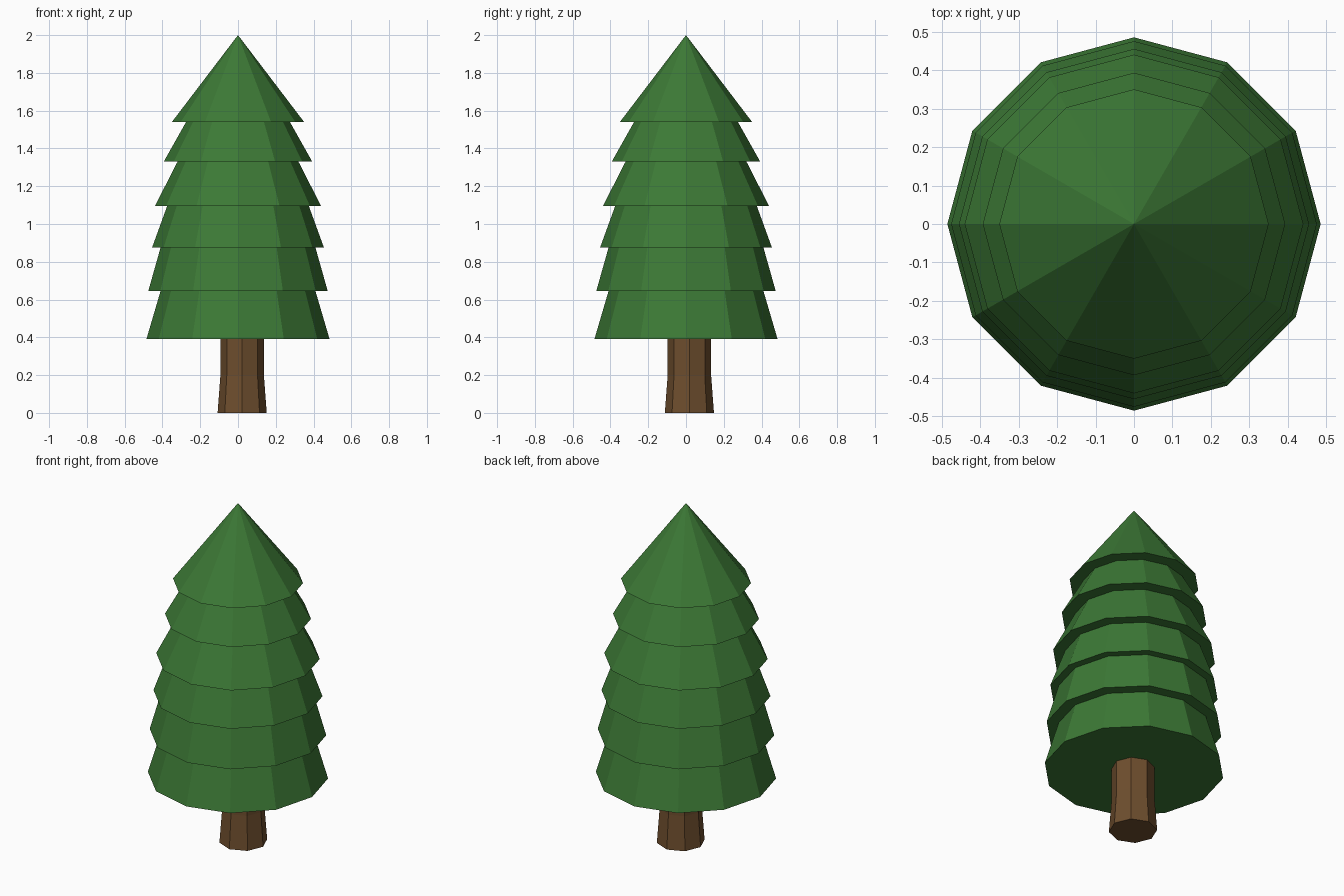
import bpy
import bmesh
from math import cos, sin, tau

cube = bpy.data.objects.get("Cube")
if cube:
    bpy.data.objects.remove(cube, do_unlink=True)


def material(name, rgb):
    mat = bpy.data.materials.new(name)
    mat.use_nodes = True
    color = (*rgb, 1.0)
    mat.diffuse_color = color
    bsdf = mat.node_tree.nodes["Principled BSDF"]
    bsdf.inputs["Base Color"].default_value = color
    bsdf.inputs["Roughness"].default_value = 0.9
    return mat


def lathe(name, profile, sides, mat, center=(0, 0)):
    """Closed flat-shaded solid from (radius, height) rings; radius 0 makes a tip."""
    bm = bmesh.new()
    rings = []
    for radius, z in profile:
        count = sides if radius else 1
        rings.append([bm.verts.new((radius * cos(tau * i / sides),
                                    radius * sin(tau * i / sides), z))
                      for i in range(count)])
    for low, high in zip(rings, rings[1:]):
        for i in range(sides):
            j = (i + 1) % sides
            if len(high) == 1:
                bm.faces.new((low[i], low[j], high[0]))
            else:
                bm.faces.new((low[i], low[j], high[j], high[i]))
    bm.faces.new(rings[0][::-1])
    if len(rings[-1]) > 1:
        bm.faces.new(rings[-1])
    mesh = bpy.data.meshes.new(name)
    bm.to_mesh(mesh)
    bm.free()
    mesh.materials.append(mat)
    obj = bpy.data.objects.new(name, mesh)
    obj.location = (*center, 0)
    bpy.context.collection.objects.link(obj)
    return obj


bark = material("bark", (0.156, 0.076, 0.027))
needles = material("needles", (0.045, 0.19, 0.036))

# Trunk: octagonal, flared at the foot, slightly off centre
lathe("trunk", [(0.13, 0), (0.115, 0.2), (0.115, 0.42)], 8, bark, (0.022, 0.018))

# Foliage tiers: bottom radius, bottom height, top radius
tiers = [
    (0.485, 0.39, 0.41),
    (0.475, 0.645, 0.41),
    (0.455, 0.875, 0.375),
    (0.44, 1.095, 0.32),
    (0.393, 1.33, 0.275),
    (0.35, 1.54, 0),
]
tops = [tier[1] for tier in tiers[1:]] + [2.0]
for n, ((r_low, z_low, r_top), z_top) in enumerate(zip(tiers, tops), 1):
    profile = [(r_low, z_low), (r_top, z_top)]
    if r_top:
        # Tuck the upper rim inside the tier above
        profile.append((r_top * 0.95, z_top + 0.02))
    lathe(f"foliage_tier_{n}", profile, 12, needles)
